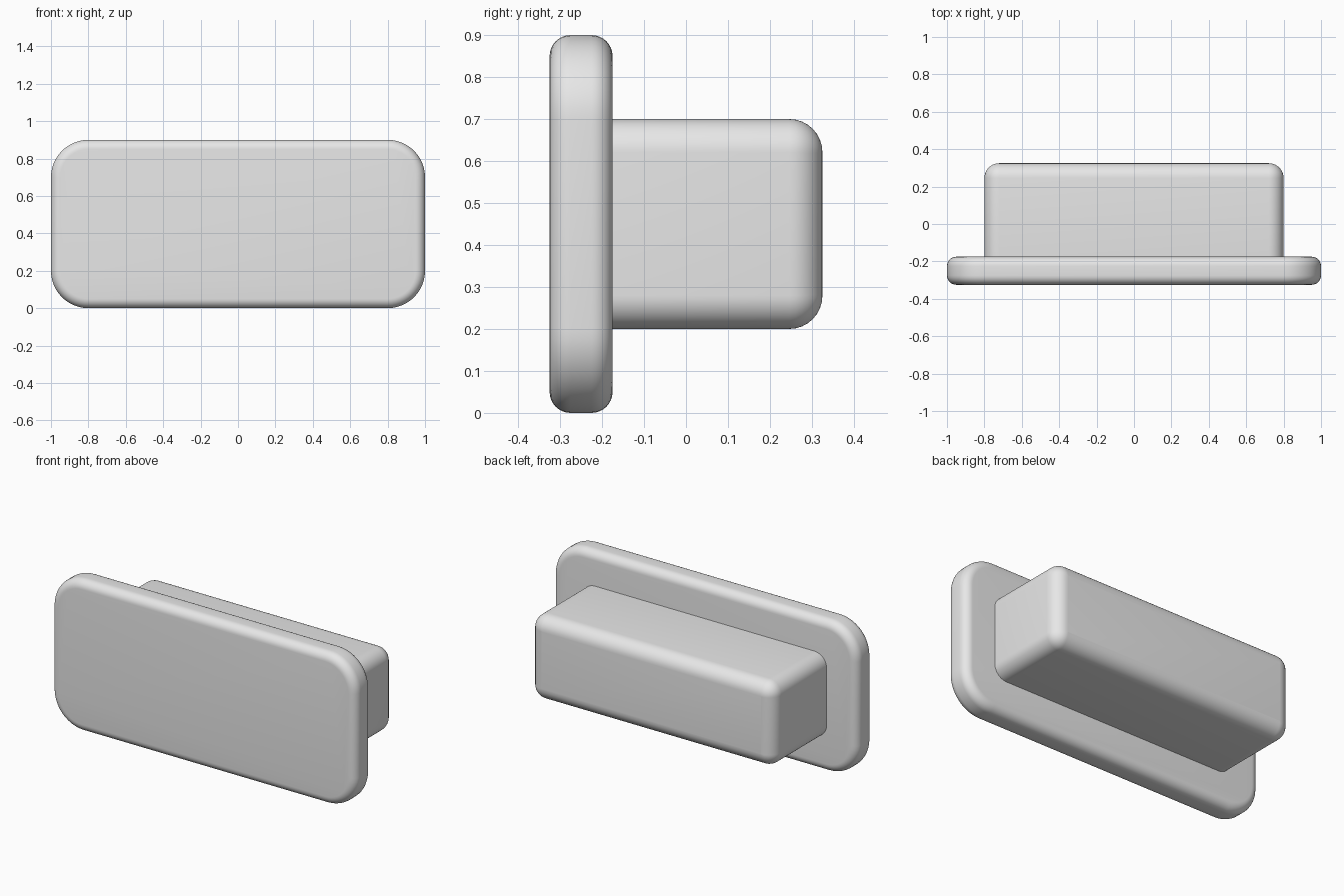
import bpy
import bmesh
from mathutils import Matrix

default = bpy.data.objects.get("Cube")
if default:
    bpy.data.objects.remove(default, do_unlink=True)

# One plain grey for the whole model
grey = bpy.data.materials.new("plain_grey")
grey.use_nodes = True
colour = (0.8, 0.8, 0.8, 1)
grey.diffuse_color = colour
grey.node_tree.nodes["Principled BSDF"].inputs["Base Color"].default_value = colour


def rounded_block(name, size, centre, corner, edge):
    """Block with corners rounded in the front outline, then all rims softened."""
    bm = bmesh.new()
    bmesh.ops.create_cube(bm, size=1, matrix=Matrix.Diagonal((*size, 1)))
    depth_edges = [e for e in bm.edges
                   if abs(e.verts[0].co.y - e.verts[1].co.y) > 0.01]
    bmesh.ops.bevel(bm, geom=depth_edges, offset=corner, segments=12,
                    profile=0.5, affect='EDGES')
    rims = [e for e in bm.edges
            if abs(e.verts[0].co.y - e.verts[1].co.y) < 0.001]
    bmesh.ops.bevel(bm, geom=rims, offset=edge, segments=8,
                    profile=0.5, affect='EDGES')
    mesh = bpy.data.meshes.new(name)
    bm.to_mesh(mesh)
    bm.free()
    mesh.materials.append(grey)
    obj = bpy.data.objects.new(name, mesh)
    obj.location = centre
    bpy.context.collection.objects.link(obj)
    bpy.ops.object.select_all(action='DESELECT')
    obj.select_set(True)
    bpy.context.view_layer.objects.active = obj
    bpy.ops.object.shade_smooth_by_angle()
    return obj


# Wide front plate with large rounded corners
rounded_block("front_plate", (2, 0.15, 0.9), (0, -0.25, 0.45), 0.2, 0.05)

# Smaller block behind, set into the plate
rounded_block("rear_block", (1.6, 0.625, 0.5), (0, 0.0125, 0.45), 0.08, 0.079)
